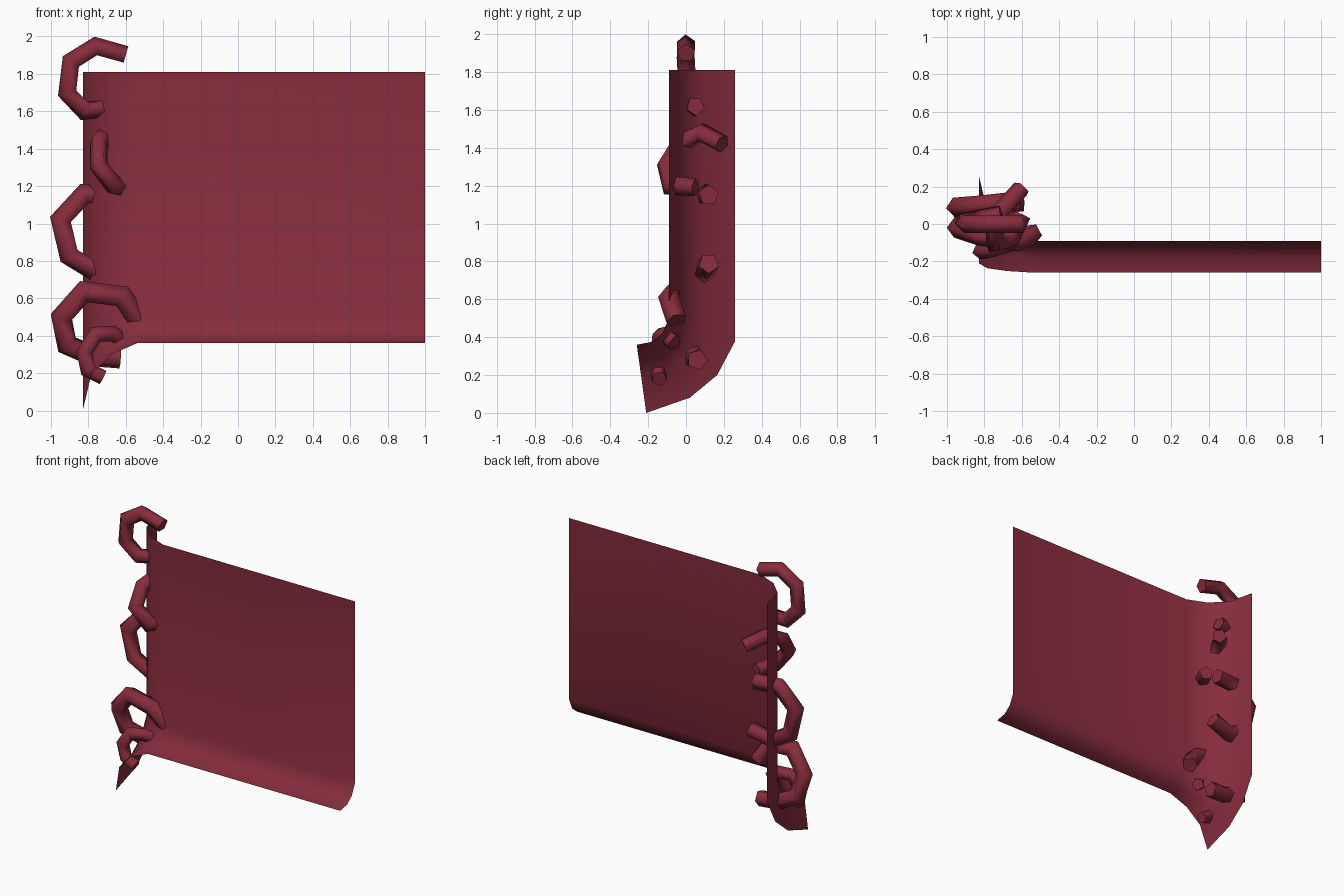
import bpy, bmesh, math
from mathutils import Vector

if "Cube" in bpy.data.objects:
    bpy.data.objects.remove(bpy.data.objects["Cube"])

mat = bpy.data.materials.new("crimson")
mat.diffuse_color = (0.24, 0.025, 0.045, 1)
mat.use_nodes = True
mat.node_tree.nodes["Principled BSDF"].inputs["Base Color"].default_value = mat.diffuse_color


def finish(name, bm, angle):
    bmesh.ops.recalc_face_normals(bm, faces=bm.faces)
    me = bpy.data.meshes.new(name)
    bm.to_mesh(me)
    bm.free()
    ob = bpy.data.objects.new(name, me)
    bpy.context.collection.objects.link(ob)
    me.materials.append(mat)
    me.shade_smooth()
    me.set_sharp_from_angle(angle=math.radians(angle))
    return ob


# Curved sheet: front profile blends into its offset around the left bend (y, z)
inner = [(-.09, 1.81), (-.09, .50), (-.125, .42), (-.18, .375), (-.26, .36)]
outer = [(.26, 1.81), (.26, .38), (.165, .20), (.02, .08), (-.21, 0)]
columns = [(1, 0), (-.54, 0), (-.68, .17), (-.785, .47), (-.83, 1)]  # x, blend
bm = bmesh.new()
grid = []
for x, t in columns:
    grid.append([bm.verts.new((x, a[0] + (b[0] - a[0]) * t, a[1] + (b[1] - a[1]) * t))
                 for a, b in zip(inner, outer)])
for c0, c1 in zip(grid, grid[1:]):
    for i in range(len(inner) - 1):
        bm.faces.new((c0[i], c0[i + 1], c1[i + 1], c1[i]))
finish("curved_sheet", bm, 60)


# Five-sided C-shaped ring swept along a short path
def open_ring(name, path, r, sides=5):
    p = [Vector(q) for q in path]
    n = Vector()
    for a, b, c in zip(p, p[1:], p[2:]):
        n += (b - a).cross(c - b)
    n.normalize()
    bm = bmesh.new()
    loops = []
    for i, q in enumerate(p):
        d0 = (p[max(i, 1)] - p[max(i, 1) - 1]).normalized()
        j = min(i, len(p) - 2)
        d1 = (p[j + 1] - p[j]).normalized()
        t = (d0 + d1).normalized()
        side = t.cross(n).normalized()
        up = side.cross(t)
        miter = 1 / max(t.dot(d1), .7)
        loops.append([bm.verts.new(q + side * (r * miter * math.cos(k * math.tau / sides))
                                   + up * (r * math.sin(k * math.tau / sides)))
                      for k in range(sides)])
    for a, b in zip(loops, loops[1:]):
        for k in range(sides):
            m = (k + 1) % sides
            bm.faces.new((a[k], a[m], b[m], b[k]))
    bm.faces.new(loops[0])
    bm.faces.new(loops[-1])
    finish(name, bm, 80)


rings = [
    ([(-.60, 0, 1.90), (-.76, 0, 1.945), (-.89, 0, 1.865), (-.91, .01, 1.70),
      (-.82, .03, 1.605), (-.71, .05, 1.62)], .05),
    ([(-.60, .19, 1.42), (-.70, .08, 1.48), (-.745, -.03, 1.43), (-.745, -.105, 1.31),
      (-.66, -.08, 1.20), (-.60, .05, 1.19)], .05),
    ([(-.64, .12, 1.15), (-.82, .10, 1.155), (-.945, .09, 1.02), (-.90, .09, .83),
      (-.76, .10, .745), (-.60, .12, .79)], .055),
    ([(-.54, -.05, .49), (-.62, -.09, .61), (-.82, -.06, .635), (-.94, -.02, .50),
      (-.91, .02, .35), (-.77, .05, .29), (-.63, .06, .28)], .057),
    ([(-.62, -.06, .37), (-.67, -.11, .41), (-.76, -.135, .405), (-.82, -.145, .31),
      (-.80, -.145, .22), (-.72, -.14, .18)], .043),
]
for i, (path, r) in enumerate(rings):
    open_ring(f"edge_ring_{i + 1}", path, r)
